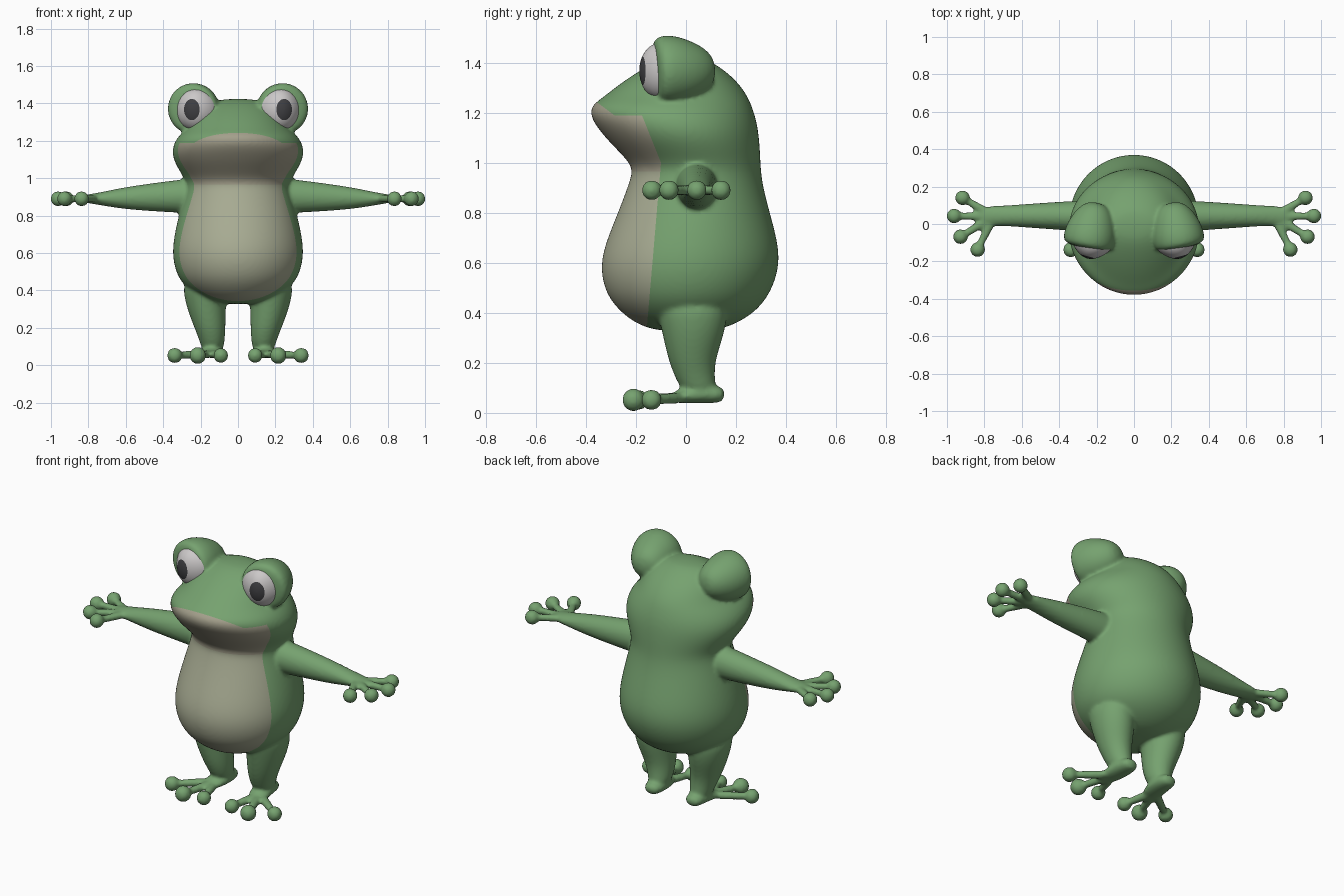
import bpy, bmesh, math
from mathutils import Vector

cube = bpy.data.objects.get("Cube")
if cube:
    bpy.data.objects.remove(cube)


def material(name, rgb):
    m = bpy.data.materials.new(name)
    m.use_nodes = True
    m.diffuse_color = (*rgb, 1)
    bsdf = m.node_tree.nodes["Principled BSDF"]
    bsdf.inputs["Base Color"].default_value = (*rgb, 1)
    bsdf.inputs["Roughness"].default_value = 0.7
    return m


GREEN = material("frog green", (0.18, 0.36, 0.16))
BELLY = material("belly cream", (0.39, 0.41, 0.29))
JAW = material("jaw beige", (0.37, 0.35, 0.26))
WHITE = material("eye white", (0.60, 0.58, 0.58))
BLACK = material("pupil black", (0.05, 0.05, 0.055))


def tube(bm, points, axis=None, sides=20):
    """Loft ellipses (centre, side radius, up radius) along a path."""
    centres = [Vector(p[0]) for p in points]
    rings = []
    for i, (c, a, b) in enumerate(points):
        nxt, prev = centres[min(i + 1, len(points) - 1)], centres[max(i - 1, 0)]
        t = Vector(axis) if axis else (nxt - prev).normalized()
        ref = Vector((0, 1, 0)) if abs(t.z) > 0.9 else Vector((0, 0, 1))
        side = t.cross(ref).normalized()
        up = side.cross(t)
        ring = []
        for k in range(sides):
            ang = math.tau * k / sides
            ring.append(bm.verts.new(centres[i] + side * a * math.cos(ang) + up * b * math.sin(ang)))
        rings.append(ring)
    bands = []
    for r0, r1 in zip(rings, rings[1:]):
        bands.append([bm.faces.new((r0[k], r0[(k + 1) % sides], r1[(k + 1) % sides], r1[k]))
                      for k in range(sides)])
    caps = [bm.faces.new(rings[0]), bm.faces.new(rings[-1])]
    return bands, caps


def ball(bm, centre, radius):
    new = bmesh.ops.create_uvsphere(bm, u_segments=20, v_segments=14, radius=radius)
    bmesh.ops.translate(bm, verts=new["verts"], vec=centre)


def digit(bm, root, tip, thick, radius):
    """Thin finger or toe ending in a round pad."""
    root, tip = Vector(root), Vector(tip)
    mid = root.lerp(tip, 0.55)
    tube(bm, [(root, thick * 1.5, thick * 1.1), (mid, thick, thick), (tip, thick, thick)], sides=12)
    ball(bm, tip, radius)


bm = bmesh.new()

# Torso and head: height, half width, front y, back y
PROFILE = [
    (0.325, 0.09, -0.10, 0.10), (0.35, 0.18, -0.19, 0.19), (0.40, 0.265, -0.26, 0.275),
    (0.47, 0.325, -0.32, 0.335), (0.57, 0.352, -0.345, 0.373), (0.66, 0.348, -0.33, 0.373),
    (0.76, 0.328, -0.29, 0.348), (0.86, 0.303, -0.25, 0.32), (0.93, 0.285, -0.225, 0.305),
    (0.98, 0.28, -0.212, 0.30), (1.03, 0.308, -0.255, 0.298), (1.08, 0.338, -0.305, 0.295),
    (1.13, 0.354, -0.348, 0.29), (1.18, 0.348, -0.382, 0.28), (1.225, 0.32, -0.385, 0.265),
    (1.26, 0.28, -0.335, 0.25), (1.30, 0.25, -0.285, 0.225), (1.35, 0.215, -0.215, 0.18),
    (1.40, 0.16, -0.13, 0.11), (1.425, 0.08, -0.06, 0.05)]
tube(bm, [((0, (f + b) / 2, z), w, (b - f) / 2) for z, w, f, b in PROFILE], axis=(0, 0, 1), sides=32)

for s in (1, -1):
    # Eye hood, tapering to the back
    hood = [(0.25, -0.13, 1.37, 0.12), (0.245, -0.10, 1.372, 0.14), (0.232, -0.05, 1.37, 0.14),
            (0.22, 0.01, 1.367, 0.125), (0.205, 0.07, 1.372, 0.095), (0.195, 0.115, 1.375, 0.045)]
    tube(bm, [((s * x, y, z), r, r) for x, y, z, r in hood])

    # Arm and palm
    arm = [(0.15, 0.04, 0.905, 0.09, 0.10), (0.27, 0.042, 0.905, 0.085, 0.093),
           (0.40, 0.044, 0.90, 0.076, 0.082), (0.60, 0.044, 0.893, 0.062, 0.061),
           (0.72, 0.044, 0.89, 0.054, 0.038), (0.78, 0.042, 0.89, 0.055, 0.027),
           (0.83, 0.038, 0.89, 0.04, 0.02)]
    tube(bm, [((s * x, y, z), a, b) for x, y, z, a, b in arm])
    for x, y in [(0.917, 0.14), (0.962, 0.043), (0.928, -0.068), (0.836, -0.137)]:
        digit(bm, (s * 0.75, 0.04, 0.89), (s * x, y, 0.89), 0.021, 0.041)

    # Leg
    leg = [(0.18, 0.02, 0.47, 0.12, 0.15), (0.175, 0.03, 0.36, 0.114, 0.135),
           (0.165, 0.027, 0.28, 0.10, 0.115), (0.15, 0.024, 0.20, 0.084, 0.092),
           (0.138, 0.038, 0.13, 0.068, 0.078), (0.135, 0.06, 0.07, 0.055, 0.065)]
    tube(bm, [((s * x, y, z), a, b) for x, y, z, a, b in leg], axis=(0, 0, 1))

    # Foot and toes
    foot = [(0.135, 0.155, 0.07, 0.035, 0.026), (0.135, 0.12, 0.075, 0.052, 0.037),
            (0.135, 0.06, 0.076, 0.06, 0.038), (0.145, -0.01, 0.068, 0.06, 0.03),
            (0.155, -0.06, 0.06, 0.045, 0.02)]
    tube(bm, [((s * x, y, z), a, b) for x, y, z, a, b in foot])
    for x, y, r in [(0.092, -0.19, 0.041), (0.215, -0.21, 0.046), (0.338, -0.138, 0.042)]:
        digit(bm, (s * 0.145, 0, 0.062), (s * x, y, 0.052), 0.022, r)

bmesh.ops.recalc_face_normals(bm, faces=bm.faces)
mesh = bpy.data.meshes.new("frog_body")
bm.to_mesh(mesh)
bm.free()
body = bpy.data.objects.new("frog_body", mesh)
bpy.context.collection.objects.link(body)

# Fuse the parts into one soft skin
sub = body.modifiers.new("round", "SUBSURF")
sub.levels = sub.render_levels = 2
fuse = body.modifiers.new("fuse", "REMESH")
fuse.mode = "VOXEL"
fuse.voxel_size = 0.0095
soft = body.modifiers.new("soften", "SMOOTH")
soft.factor = 0.5
soft.iterations = 7
bpy.context.view_layer.update()
skin = bpy.data.meshes.new_from_object(body.evaluated_get(bpy.context.evaluated_depsgraph_get()))
body.modifiers.clear()
body.data = skin
skin.materials.clear()
for m in (GREEN, BELLY, JAW):
    skin.materials.append(m)

# Cut clean colour borders, then colour belly and jaw
CHIN, LIP = 0.965, 1.188
bm = bmesh.new()
bm.from_mesh(skin)
for point, normal in [((0, -0.16, 0.3), (0, 1, -0.086)), ((0, -0.1, 1.0), (0, 1, 0.4)),
                      ((0, 0, CHIN), (0, 0, 1)), ((0, 0, LIP), (0, 0, 1)),
                      ((0, -0.36, 1.245), (0, 0.75, 1))]:
    bmesh.ops.bisect_plane(bm, geom=bm.verts[:] + bm.edges[:] + bm.faces[:],
                           plane_co=point, plane_no=normal, dist=0.0005)
for f in bm.faces:
    f.smooth = True
    c = f.calc_center_median()
    edge = -0.16 + 0.086 * (c.z - 0.3) if c.z < 1.0 else -0.1 - 0.4 * (c.z - 1.0)
    lip = max(LIP, 1.245 - 0.75 * (c.y + 0.36))
    pale = c.y < edge and 0.335 < c.z < lip and abs(c.x) < 0.4
    f.material_index = (2 if c.z > CHIN else 1) if pale else 0
bm.to_mesh(skin)
bm.free()

# Eyeballs with oval pupils
for s, name in ((1, "left_eye"), (-1, "right_eye")):
    bm = bmesh.new()
    steps, pupil_ring = 24, 4
    rings = []
    for i in range(steps + 1):
        t = math.pi * (0.004 + 0.992 * i / steps)
        oval = 1 - 0.28 * max(0, math.cos(t))
        r = 0.112 * math.sin(t)
        rings.append(((0, -0.085 * math.cos(t), 0), r * oval, r))
    bands, caps = tube(bm, rings, axis=(0, 1, 0), sides=40)
    for f in [f for band in bands[:pupil_ring] for f in band] + caps[:1]:
        f.material_index = 1
    for f in bm.faces:
        f.smooth = True
    bmesh.ops.recalc_face_normals(bm, faces=bm.faces)
    eye_mesh = bpy.data.meshes.new(name)
    bm.to_mesh(eye_mesh)
    bm.free()
    eye_mesh.materials.append(WHITE)
    eye_mesh.materials.append(BLACK)
    eye = bpy.data.objects.new(name, eye_mesh)
    eye.location = (s * 0.228, -0.102, 1.367)
    eye.rotation_euler.z = s * math.radians(15)
    bpy.context.collection.objects.link(eye)
